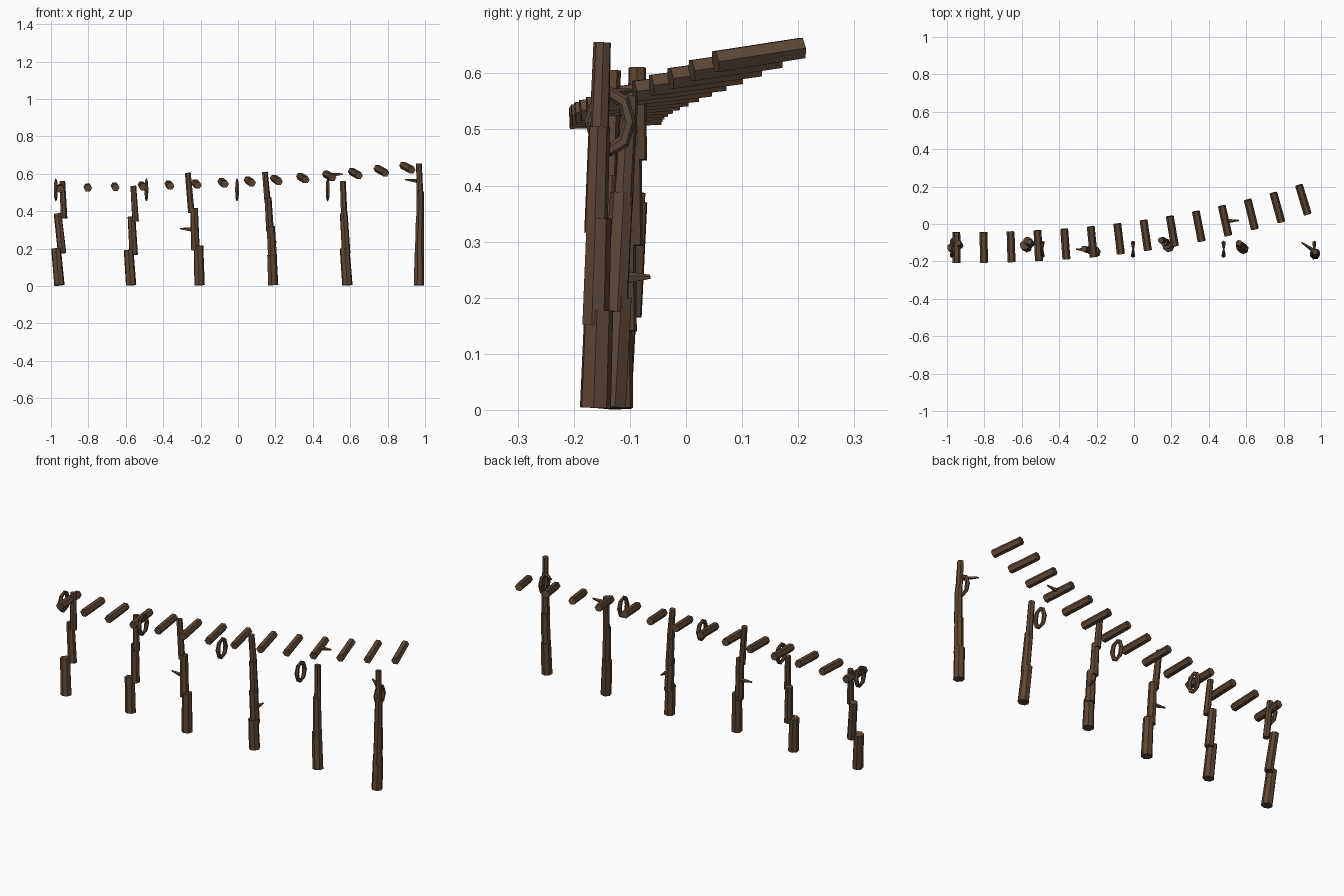
import bpy, bmesh, math
from mathutils import Vector, Matrix

if "Cube" in bpy.data.objects:
    bpy.data.objects.remove(bpy.data.objects["Cube"], do_unlink=True)

wood = bpy.data.materials.new("dark_brown_wood")
wood.use_nodes = True
BROWN = (0.108, 0.063, 0.037, 1)
wood.diffuse_color = BROWN
wood.node_tree.nodes["Principled BSDF"].inputs["Base Color"].default_value = BROWN


def finish(name, bm):
    mesh = bpy.data.meshes.new(name)
    bm.to_mesh(mesh)
    bm.free()
    mesh.materials.append(wood)
    obj = bpy.data.objects.new(name, mesh)
    bpy.context.collection.objects.link(obj)
    return obj


def rod(name, start, end, r1, r2, sides, spin=0):
    """Faceted, capped and tapered rod between two points."""
    start, end = Vector(start), Vector(end)
    axis = end - start
    bm = bmesh.new()
    bmesh.ops.create_cone(bm, cap_ends=True, segments=sides, radius1=r1, radius2=r2,
                          depth=axis.length, matrix=Matrix.Rotation(spin, 4, 'Z'))
    obj = finish(name, bm)
    obj.location = (start + end) / 2
    obj.rotation_mode = 'QUATERNION'
    obj.rotation_quaternion = axis.to_track_quat('Z', 'Y')
    return obj


def ring(name, centre, ry=0.034, rz=0.05, tube=0.012, sides=8, tube_sides=6):
    """Faceted oval ring in the side plane, thinner at its top and bottom."""
    bm = bmesh.new()
    loops = []
    for i in range(sides):
        a = math.tau * i / sides
        thick = 0.005 + 0.007 * abs(math.cos(a))
        loop = []
        for j in range(tube_sides):
            b = math.tau * j / tube_sides
            out = tube * math.cos(b)
            loop.append(bm.verts.new((thick * math.sin(b),
                                      (ry + out) * math.cos(a),
                                      (rz + out) * math.sin(a))))
        loops.append(loop)
    for i in range(sides):
        p, q = loops[i], loops[(i + 1) % sides]
        for j in range(tube_sides):
            k = (j + 1) % tube_sides
            bm.faces.new((p[j], q[j], q[k], p[k]))
    bmesh.ops.recalc_face_normals(bm, faces=bm.faces)
    obj = finish(name, bm)
    obj.location = centre
    return obj


# Posts: height, lean toward the back, then bottom x, top x and y of each stacked piece
posts = [
    (0.56, 0.008, [(-0.955, -0.973, -0.133), (-0.94, -0.964, -0.1), (-0.93, -0.94, -0.108)]),
    (0.535, 0.006, [(-0.572, -0.585, -0.118), (-0.558, -0.57, -0.095), (-0.548, -0.56, -0.1)]),
    (0.605, 0.003, [(-0.206, -0.212, -0.147), (-0.227, -0.235, -0.14), (-0.249, -0.268, -0.135)]),
    (0.61, 0.0, [(0.187, 0.18, -0.122), (0.184, 0.174, -0.112), (0.17, 0.16, -0.098), (0.158, 0.143, -0.087)]),
    (0.56, 0.006, [(0.585, 0.57, -0.127), (0.578, 0.565, -0.12), (0.568, 0.56, -0.107)]),
    (0.655, 0.003, [(0.967, 0.969, -0.159), (0.97, 0.973, -0.159), (0.972, 0.974, -0.158), (0.973, 0.967, -0.152)]),
]
for n, (height, lean, pieces) in enumerate(posts, 1):
    count = len(pieces)
    step = height / count
    for k, (x1, x2, y) in enumerate(pieces):
        low = max(0.004, k * step - 0.012)
        high = min(height, (k + 1) * step + 0.014)
        r = 0.0285 - 0.0105 * k / (count - 1)
        rod(f"post_{n}_piece_{k + 1}", (x1, y - lean, low), (x2, y + lean, high),
            r, r - 0.002, 7)

# Cross logs following a rising curve
LOGS = 14
for i in range(LOGS):
    t = i / (LOGS - 1)
    centre = Vector((-0.95 + 0.147 * i - 0.00033 * i * i,
                     -0.126 + 0.256 * t ** 2.2,
                     0.523 + 0.05 * t + 0.06 * t ** 3))
    yaw = math.atan(0.304 * t ** 1.2)
    pitch = math.radians(2.5 + 6 * t)
    half = 0.082 * Vector((-math.sin(yaw) * math.cos(pitch),
                           math.cos(yaw) * math.cos(pitch), math.sin(pitch)))
    rod(f"cross_log_{i + 1}", centre - half, centre + half, 0.0215, 0.021, 6,
        math.radians(30))

# Hanging rings
for i in range(5):
    ring(f"hanging_ring_{i + 1}", (-0.974 + 0.4845 * i, -0.135, 0.514))

# Broken twigs
twigs = [((-0.24, -0.138, 0.3), (-0.31, -0.135, 0.307)),
         ((0.195, -0.115, 0.235), (0.2, -0.064, 0.237)),
         ((0.495, 0.015, 0.593), (0.56, 0.019, 0.598)),
         ((0.968, -0.148, 0.56), (0.895, -0.098, 0.569))]
for n, (a, b) in enumerate(twigs, 1):
    rod(f"twig_{n}", a, b, 0.013, 0.004, 5)
